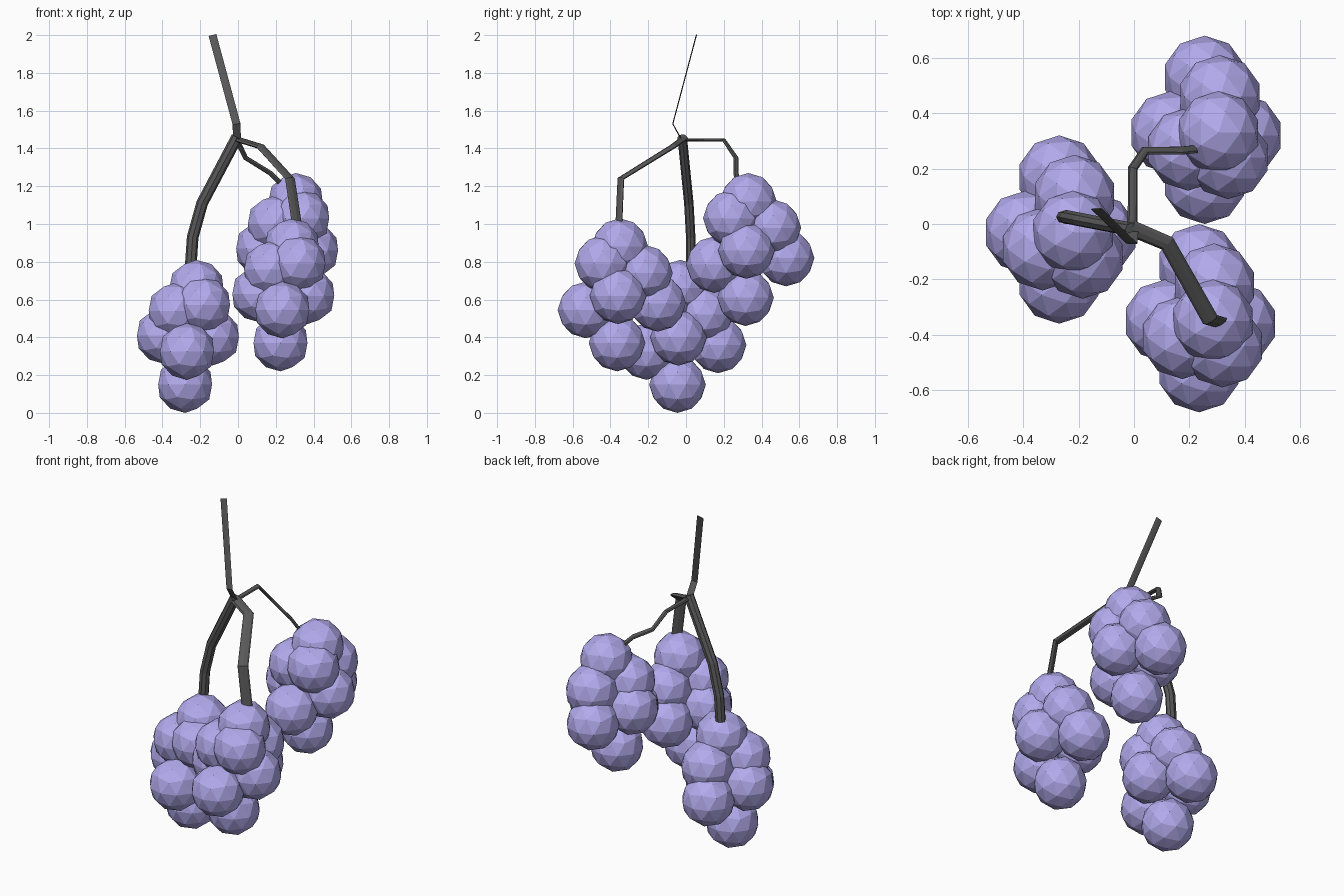
import bpy, bmesh, math
from mathutils import Vector, Matrix

if "Cube" in bpy.data.objects:
    bpy.data.objects.remove(bpy.data.objects["Cube"])


def material(name, color):
    m = bpy.data.materials.new(name)
    m.diffuse_color = color
    m.use_nodes = True
    m.node_tree.nodes["Principled BSDF"].inputs["Base Color"].default_value = m.diffuse_color
    return m


berry_mat = material("berry_purple", (0.45, 0.40, 0.84, 1))
stem_mat = material("stem_dark", (0.1, 0.1, 0.1, 1))


def add_object(name, mesh, location=(0, 0, 0)):
    ob = bpy.data.objects.new(name, mesh)
    ob.location = location
    bpy.context.collection.objects.link(ob)


def sweep(name, points, width_dir, half_w, half_t, sides=8):
    """Sweep a flattened tube along a path; width_dir orients its wide axis."""
    pts = [Vector(p) for p in points]
    bm = bmesh.new()
    rings = []
    for i, p in enumerate(pts):
        ahead, behind = pts[min(i + 1, len(pts) - 1)], pts[max(i - 1, 0)]
        t = ((ahead - p).normalized() + (p - behind).normalized()).normalized()
        w = Vector(width_dir)
        w = (w - t * w.dot(t)).normalized()
        n = t.cross(w)
        angles = [2 * math.pi * k / sides for k in range(sides)]
        rings.append([bm.verts.new(p + w * half_w * math.cos(a) + n * half_t * math.sin(a))
                      for a in angles])
    for a, b in zip(rings, rings[1:]):
        for k in range(sides):
            j = (k + 1) % sides
            bm.faces.new((a[k], a[j], b[j], b[k]))
    bm.faces.new(rings[0][::-1])
    bm.faces.new(rings[-1])
    mesh = bpy.data.meshes.new(name)
    bm.to_mesh(mesh)
    bm.free()
    mesh.materials.append(stem_mat)
    add_object(name, mesh)


# One bunch of faceted berries, shared by all three clusters
berries = [
    (-0.22, -0.03, 0.66),                                                # top
    (-0.33, -0.09, 0.54), (-0.185, -0.12, 0.57), (-0.215, 0.10, 0.52),   # upper ring
    (-0.392, -0.03, 0.41), (-0.138, -0.04, 0.40),                        # sides
    (-0.27, -0.21, 0.325), (-0.27, 0.17, 0.36),                          # front and back
    (-0.28, -0.045, 0.15),                                               # bottom
]
bm = bmesh.new()
for b in berries:
    bmesh.ops.create_icosphere(bm, subdivisions=2, radius=0.15,
                               matrix=Matrix.Translation(b))
bunch = bpy.data.meshes.new("berry_bunch")
bm.to_mesh(bunch)
bm.free()
bunch.materials.append(berry_mat)
add_object("left_bunch", bunch)
add_object("front_bunch", bunch, (0.505, -0.32, 0.22))
add_object("back_bunch", bunch, (0.525, 0.36, 0.46))

# Main stem, a thin flat strip
sweep("main_stem", [(-0.135, 0.055, 2.0), (-0.008, -0.07, 1.53), (-0.005, -0.02, 1.44)],
      (1, 0, 0), 0.021, 0.003)

# Branches to each bunch
sweep("left_branch", [(-0.005, -0.02, 1.46), (-0.19, 0.015, 1.11),
                      (-0.24, 0.025, 0.93), (-0.25, 0.025, 0.78)],
      (1, 0, 0), 0.031, 0.025)
sweep("front_branch", [(-0.01, -0.015, 1.45), (0.12, -0.07, 1.41),
                       (0.275, -0.345, 1.24), (0.31, -0.355, 1.01)],
      (0.86, 0.5, 0), 0.03, 0.012)
sweep("back_branch", [(-0.005, -0.02, 1.445), (-0.005, 0.20, 1.445),
                      (0.04, 0.265, 1.35), (0.17, 0.265, 1.27), (0.22, 0.27, 1.22)],
      (0.8, -0.6, 0), 0.018, 0.009)
